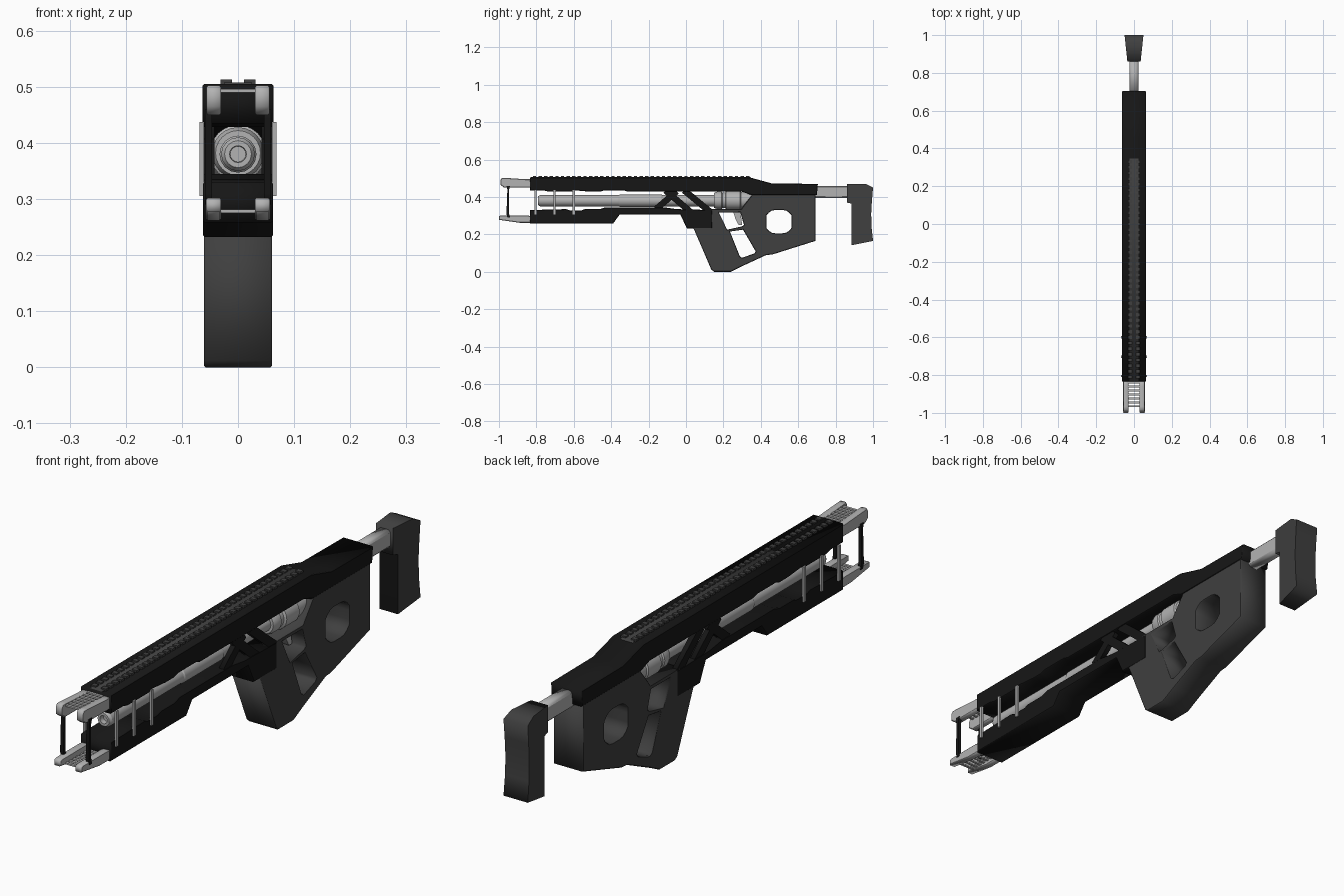
import bpy, bmesh
from math import radians, cos, sin, pi
from mathutils import Vector, Matrix

if "Cube" in bpy.data.objects:
    bpy.data.objects.remove(bpy.data.objects["Cube"])


def material(name, v):
    m = bpy.data.materials.new(name)
    m.diffuse_color = (v, v, v, 1)
    m.use_nodes = True
    m.node_tree.nodes["Principled BSDF"].inputs["Base Color"].default_value = m.diffuse_color
    return m


BLACK = material("black", 0.008)
DARK = material("dark_grey", 0.05)
STEEL = material("steel", 0.45)
SIDE_ROT = Matrix(((0, 0, 1, 0), (1, 0, 0, 0), (0, 1, 0, 0), (0, 0, 0, 1)))


def add_object(name, mesh, mat):
    mesh.materials.clear()
    mesh.materials.append(mat)
    ob = bpy.data.objects.new(name, mesh)
    bpy.context.collection.objects.link(ob)
    return ob


def side_profile(name, loops, x0, x1, mat, bevel=0.0):
    """Extrude (y, z) outline with optional holes from x0 to x1."""
    cu = bpy.data.curves.new(name, 'CURVE')
    cu.dimensions, cu.fill_mode = '2D', 'BOTH'
    cu.extrude = (x1 - x0) / 2 - bevel
    cu.bevel_depth, cu.bevel_resolution, cu.offset = bevel, 0, -bevel
    for pts in loops:
        s = cu.splines.new('POLY')
        s.points.add(len(pts) - 1)
        for p, (y, z) in zip(s.points, pts):
            p.co = (y, z, 0, 1)
        s.use_cyclic_u = True
    tmp = bpy.data.objects.new(name + "_curve", cu)
    bpy.context.collection.objects.link(tmp)
    dg = bpy.context.evaluated_depsgraph_get()
    me = bpy.data.meshes.new_from_object(tmp.evaluated_get(dg))
    bpy.data.objects.remove(tmp)
    me.transform(Matrix.Translation(((x0 + x1) / 2, 0, 0)) @ SIDE_ROT)
    return add_object(name, me, mat)


def pair(name, loops, x0, x1, mat, bevel=0.0):
    for tag, a, b in (("left", -x1, -x0), ("right", x0, x1)):
        side_profile(f"{name}_{tag}", loops, a, b, mat, bevel)


def boxes(name, items, mat):
    """Several boxes, each given as centre and size, in one object."""
    bm = bmesh.new()
    for c, s in items:
        bmesh.ops.create_cube(bm, size=1, matrix=Matrix.Translation(c) @ Matrix.Diagonal((*s, 1)))
    me = bpy.data.meshes.new(name)
    bm.to_mesh(me)
    bm.free()
    return add_object(name, me, mat)


def lathe(name, profile, z, n, mat):
    """Spin (y, radius) profile about the line x = 0 at height z."""
    bm = bmesh.new()
    rings = [[bm.verts.new((r * cos(2 * pi * i / n), y, z + r * sin(2 * pi * i / n)))
              for i in range(n)] for y, r in profile]
    for a, b in zip(rings, rings[1:]):
        for i in range(n):
            j = (i + 1) % n
            bm.faces.new((a[i], a[j], b[j], b[i]))
    bm.faces.new(rings[0])
    bm.faces.new(rings[-1])
    bmesh.ops.recalc_face_normals(bm, faces=bm.faces)
    me = bpy.data.meshes.new(name)
    bm.to_mesh(me)
    bm.free()
    ob = add_object(name, me, mat)
    bpy.context.view_layer.objects.active = ob
    ob.select_set(True)
    bpy.ops.object.shade_smooth_by_angle(angle=radians(30))
    ob.select_set(False)


def strut(a, b, w):
    a, b = Vector(a), Vector(b)
    d = (b - a).normalized()
    n = Vector((-d.y, d.x)) * w / 2
    return [tuple(a + n), tuple(b + n), tuple(b - n), tuple(a - n)]


# upper housing
side_profile("upper_housing", [[
    (-.835, .435), (-.76, .435), (-.735, .428), (-.61, .428), (-.59, .435), (-.51, .428),
    (-.46, .428), (-.44, .435), (-.33, .435), (-.31, .428), (.30, .428), (.35, .41),
    (.70, .41), (.705, .47), (.46, .472), (.34, .505), (-.835, .505)]],
    -.063, .063, BLACK, .003)

# lower handguard with rear block
side_profile("lower_handguard", [[
    (-.835, .258), (-.39, .258), (-.355, .305), (-.03, .305), (.005, .232), (.14, .232),
    (.14, .33), (-.05, .335), (-.12, .345), (-.43, .345), (-.46, .335), (-.54, .335),
    (-.56, .328), (-.62, .328), (-.64, .335), (-.835, .33)]],
    -.062, .062, BLACK, .003)

# crossed struts between housing and handguard
for i, (a, b) in enumerate((((-.16, .335), (-.05, .43)), ((-.11, .435), (.03, .315)),
                            ((-.01, .435), (.13, .32)))):
    pair(f"strut_{i}", [strut(a, b, .034)], .042, .061, BLACK)

# top sight rail with cross slats
side_profile("top_rail", [[(-.83, .50), (.36, .495), (.34, .508), (-.83, .508)]], -.025, .025, DARK)
boxes("top_rail_slats", [((sx * .021, -.81 + i * .03, .508), (.02, .018, .010))
                         for i in range(39) for sx in (-1, 1)], DARK)

# body with grip, trigger opening and thumb hole
thumb = [(.497 + .077 * cos(t * pi / 12), .268 + .068 * sin(t * pi / 12)) for t in range(24)]
thumb = [(min(max(y, .43), .565), min(max(z, .206), .33)) for y, z in thumb]
side_profile("grip_body", [
    [(.035, .245), (.135, .012), (.15, 0), (.24, .0), (.30, .03), (.43, .09), (.46, .092),
     (.692, .165), (.692, .42), (.36, .42), (.305, .35), (.295, .335), (.12, .335), (.12, .24)],
    thumb,
    [(.235, .215), (.305, .225), (.373, .108), (.365, .098), (.30, .075), (.288, .082)],
    [(.175, .318), (.29, .318), (.31, .25), (.30, .243), (.22, .225)]],
    -.061, .061, DARK, .003)
side_profile("trigger", [[(.25, .33), (.29, .33), (.30, .25), (.282, .25), (.265, .28)]],
             -.012, .012, STEEL)

# barrel and receiver drum
lathe("barrel", [(-.77, .014), (-.79, .015), (-.79, .024), (-.78, .030), (-.36, .030), (-.355, .033),
                 (-.13, .033), (-.125, .030), (.17, .030)], .38, 16, STEEL)
lathe("receiver_drum", [(.15, .03), (.15, .040), (.165, .046), (.19, .046), (.195, .042), (.21, .042),
                        (.215, .05), (.29, .05), (.295, .045), (.37, .045)], .382, 24, STEEL)

# muzzle rails, upper and lower, with slats between
pair("upper_muzzle_rail", [[(-.992, .465), (-.972, .45), (-.80, .45), (-.80, .495), (-.86, .495),
                            (-.965, .502), (-.985, .502), (-.992, .49)]], .030, .056, STEEL, .003)
pair("lower_muzzle_rail", [[(-1, .278), (-.89, .262), (-.80, .262), (-.80, .29), (-.85, .302),
                            (-.99, .302), (-1, .297)]], .030, .057, STEEL, .003)
for tag, z in (("upper", .493), ("lower", .278)):
    boxes(f"{tag}_muzzle_slats", [((0, -.965 + i * .021, z), (.064, .010, .006))
                                  for i in range(7)], STEEL)

# black links joining the muzzle rails
pair("muzzle_link", [[(-.955, .29), (-.94, .29), (-.946, .31), (-.946, .44), (-.94, .46),
                      (-.96, .46), (-.955, .44), (-.96, .31)]], .046, .059, BLACK)

# side tie rods
boxes("side_rods", [((sx * .0645, y, .371), (.008, .012, .132))
                    for y in (-.805, -.703, -.60) for sx in (-1, 1)], STEEL)

# stock tube
side_profile("stock_tube", [[(.68, .395), (.88, .395), (.88, .46), (.68, .46)]],
             -.024, .024, STEEL, .008)

# butt stock, widening toward the rear
butt = side_profile("butt_stock", [[
    (.86, .37), (.885, .365), (.885, .142), (1, .165), (.992, .24), (.99, .31), (.994, .38),
    (1, .45), (.96, .47), (.86, .47)]], -.05, .05, DARK)
for v in butt.data.vertices:
    v.co.x *= .7 + .3 * (v.co.y - .86) / .14
